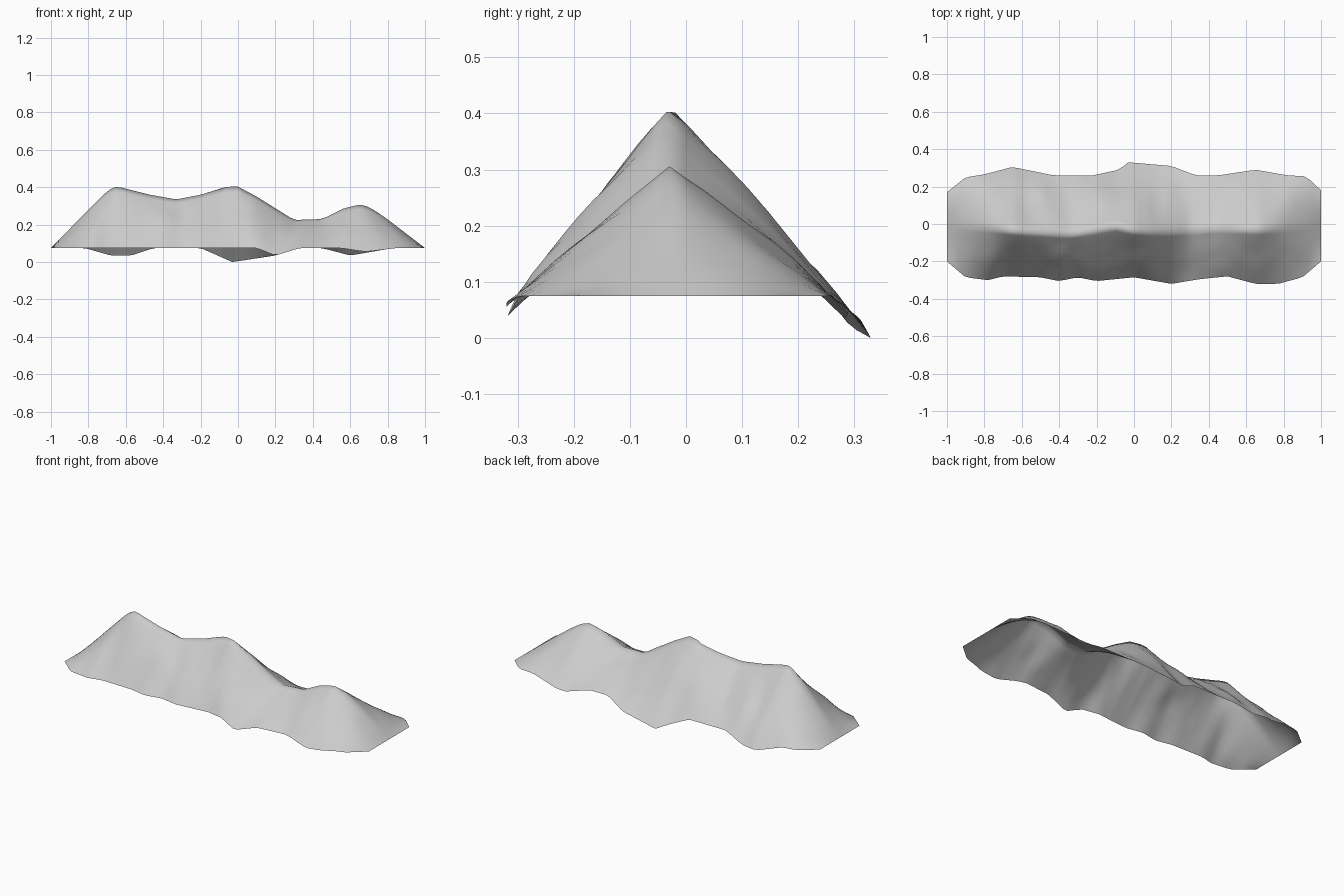
import bpy
import bmesh
from mathutils import Vector, noise

default_cube = bpy.data.objects.get("Cube")
if default_cube:
    bpy.data.objects.remove(default_cube, do_unlink=True)

BASE = 0.075      # height of the ground line
COLUMNS = 64      # steps along the range
ROWS = 10         # steps down each slope

# Guide lines along the range, as (x, value) points
ridge_height = [(-1, BASE), (-.8, .28), (-.7, .38), (-.65, .405), (-.47, .36),
                (-.33, .335), (-.2, .36), (-.06, .403), (0, .403), (.1, .35),
                (.3, .225), (.45, .23), (.56, .285), (.65, .308), (.7, .295),
                (.77, .25), (.85, .19), (1, BASE)]
ridge_y = [(-1, -.01), (-.78, -.02), (-.6, -.04), (-.33, -.055), (-.1, -.01),
           (0, -.035), (.2, -.04), (.45, -.025), (.65, -.03), (1, -.01)]
front_y = [(-1, -.2), (-.9, -.285), (-.78, -.3), (-.7, -.28), (-.5, -.285),
           (-.4, -.305), (-.3, -.285), (-.2, -.305), (0, -.285), (.2, -.32),
           (.35, -.295), (.5, -.28), (.65, -.32), (.77, -.32), (.9, -.285), (1, -.2)]
back_y = [(-1, .17), (-.9, .25), (-.8, .265), (-.65, .305), (-.43, .26),
          (-.22, .26), (-.08, .29), (-.03, .33), (.2, .31), (.33, .26),
          (.45, .26), (.65, .29), (.82, .26), (.92, .255), (1, .18)]
front_z = [(-1, BASE), (.1, BASE), (.2, .035), (.33, BASE), (.55, BASE),
           (.68, .055), (.85, BASE), (1, BASE)]
back_z = [(-1, BASE), (-.82, BASE), (-.68, .035), (-.57, .035), (-.45, BASE),
          (-.2, BASE), (-.03, 0), (.2, .035), (.33, BASE), (.45, BASE),
          (.6, .035), (.83, BASE), (1, BASE)]


def along(line, x):
    """Value of a guide line at x."""
    for (x0, v0), (x1, v1) in zip(line, line[1:]):
        if x <= x1:
            return v0 + (v1 - v0) * (x - x0) / (x1 - x0)
    return line[-1][1]


def slope_point(x, t):
    """Point on the sheet: t = -1 front edge, 0 ridge, 1 back edge."""
    top, mid = along(ridge_height, x), along(ridge_y, x)
    edge_y, edge_z = (front_y, front_z) if t < 0 else (back_y, back_z)
    d = abs(t)
    y = mid + (along(edge_y, x) - mid) * d
    z = top + (along(edge_z, x) - top) * d
    # Rounded flanks, fuller toward both ends, broken up by gullies
    swell = 4 * d * (1 - d)
    rise = top - BASE
    fullness = .05 + .16 * max(0, (abs(x) - .7) / .3)
    gully = noise.noise(Vector((x * 7, t * 1.6, 3)))
    gully += .5 * noise.noise(Vector((x * 15, t * 3, 8)))
    z += swell * rise * (fullness + .07 * gully)
    return x, y, z


# Mountain range: one open sheet
bm = bmesh.new()
grid = []
for i in range(COLUMNS + 1):
    x = -1 + 2 * i / COLUMNS
    grid.append([bm.verts.new(slope_point(x, j / ROWS))
                 for j in range(-ROWS, ROWS + 1)])
for a, b in zip(grid, grid[1:]):
    for j in range(2 * ROWS):
        bm.faces.new((a[j], b[j], b[j + 1], a[j + 1]))

# Stand the lowest point on the ground
lowest = min(v.co.z for v in bm.verts)
bmesh.ops.translate(bm, verts=bm.verts, vec=(0, 0, -lowest))
mesh = bpy.data.meshes.new("mountain_range")
bm.to_mesh(mesh)
bm.free()
mountain = bpy.data.objects.new("mountain_range", mesh)
bpy.context.collection.objects.link(mountain)
mesh.shade_smooth()

# Stone colour
stone = bpy.data.materials.new("stone_grey")
stone.use_nodes = True
colour = (.6, .6, .6, 1)
stone.diffuse_color = colour
stone.node_tree.nodes["Principled BSDF"].inputs["Base Color"].default_value = colour
mesh.materials.append(stone)
